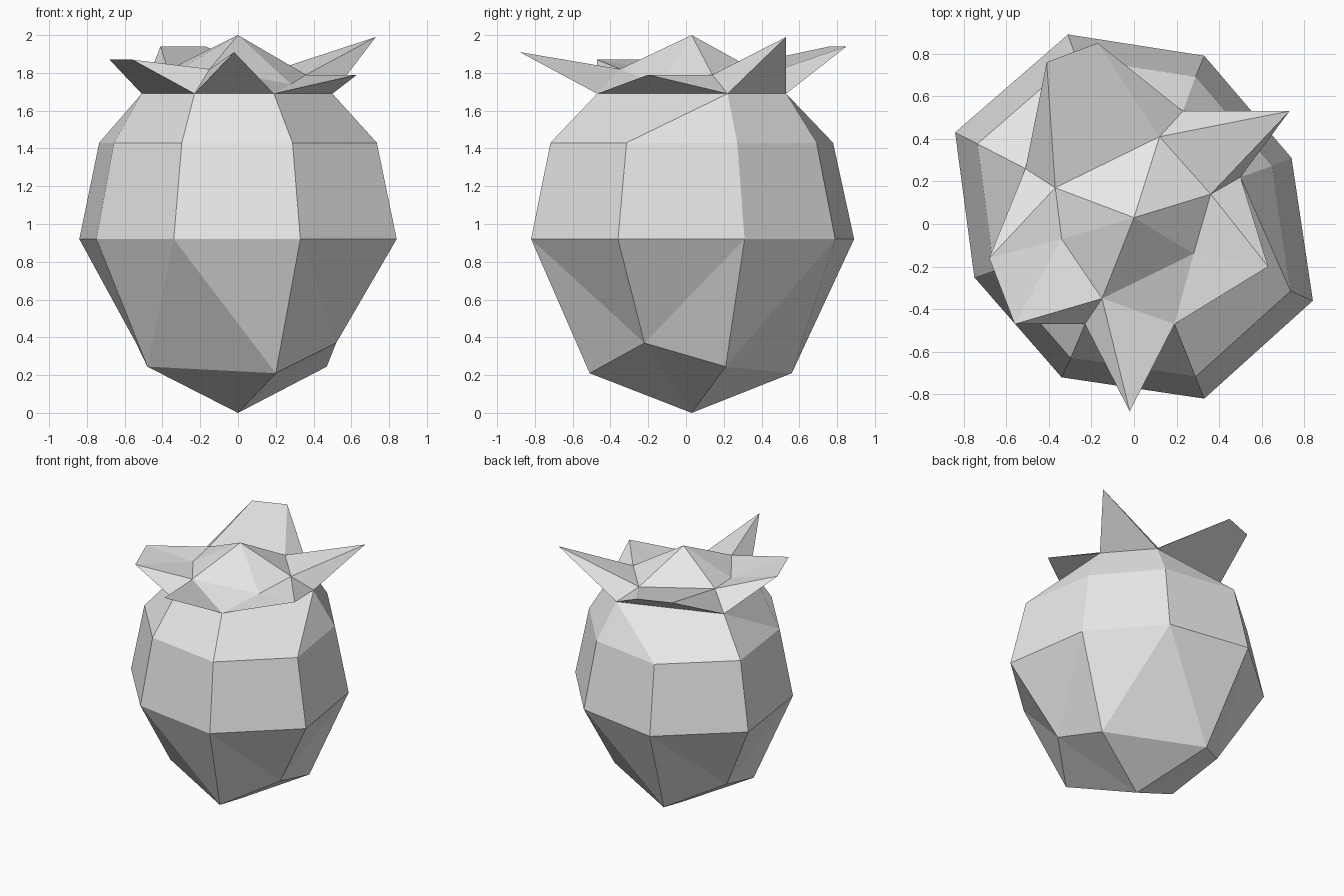
import bpy
import bmesh
from mathutils import Vector

default_cube = bpy.data.objects.get("Cube")
if default_cube:
    bpy.data.objects.remove(default_cube, do_unlink=True)

# One plain colour for the whole model
grey = bpy.data.materials.new("light_grey")
grey.use_nodes = True
grey.diffuse_color = (0.8, 0.8, 0.8, 1)
shader = next(n for n in grey.node_tree.nodes if n.type == 'BSDF_PRINCIPLED')
shader.inputs["Base Color"].default_value = (0.8, 0.8, 0.8, 1)
shader.inputs["Roughness"].default_value = 0.8


def at_height(points, z, scale=1.0):
    return [Vector((x * scale, y * scale, z)) for x, y in points]


def add_face(bm, *corners):
    """Add a flat face, dropping repeated corners."""
    unique = []
    for vert in corners:
        if vert not in unique:
            unique.append(vert)
    if len(unique) > 2:
        bm.faces.new(unique)


def bridge(bm, lower, upper):
    """Join two closed loops; repeated vertices make triangles."""
    for i in range(len(lower)):
        j = (i + 1) % len(lower)
        add_face(bm, lower[i], lower[j], upper[j], upper[i])


def finish(bm, name):
    bmesh.ops.recalc_face_normals(bm, faces=bm.faces)
    mesh = bpy.data.meshes.new(name)
    bm.to_mesh(mesh)
    bm.free()
    mesh.materials.append(grey)
    obj = bpy.data.objects.new(name, mesh)
    bpy.context.collection.objects.link(obj)
    return obj


# Loops, counter-clockwise from the front
belly_outline = [(0.33, -0.82), (0.84, -0.36), (0.74, 0.31), (0.33, 0.79),
                 (-0.31, 0.89), (-0.84, 0.43), (-0.75, -0.25), (-0.34, -0.72)]
neck_outline = [(0.19, -0.47), (0.5, 0.22), (0.23, 0.53), (-0.51, 0.26), (-0.23, -0.47)]
neck = at_height(neck_outline, 1.69)

# Fruit body: tip, uneven lower loop, belly, shoulder, neck
bm = bmesh.new()
tip = bm.verts.new((0, 0.03, 0))
foot_points = [(0.2, -0.51, 0.21), (0.52, -0.22, 0.37), (0.47, 0.21, 0.245),
               (-0.2, 0.56, 0.21), (-0.54, 0.27, 0.37), (-0.48, -0.15, 0.245)]
foot = [bm.verts.new(p) for p in foot_points]
belly = [bm.verts.new(p) for p in at_height(belly_outline, 0.92)]
shoulder = [bm.verts.new(p) for p in at_height(belly_outline, 1.43, 0.875)]
rim = [bm.verts.new(p) for p in neck]

for i, vert in enumerate(foot):
    add_face(bm, tip, vert, foot[(i + 1) % len(foot)])
front, front_left, left, back, back_right, right = foot
bridge(bm, [front, front_left, left, back, back, back_right, right, front], belly)
bridge(bm, belly, shoulder)
r_front, r_left, r_back, r_right, r_corner = rim
bridge(bm, shoulder, [r_front, r_left, r_left, r_back, r_back, r_right, r_right, r_corner])
bmesh.ops.triangulate(bm, faces=[f for f in bm.faces if len(f.verts) == 4
                                 and any(v in foot for v in f.verts)])
finish(bm, "fruit_body")

# Leaf crown: peaked centre, creases and five leaves
bm = bmesh.new()
peak = bm.verts.new((0, 0.03, 2))
crease_points = [(0.12, 0.41, 1.79), (0.36, 0.14, 1.79), (0.28, -0.14, 1.74),
                 (-0.15, -0.35, 1.82), (-0.34, -0.07, 1.8), (-0.37, 0.17, 1.815)]
creases = [bm.verts.new(p) for p in crease_points]
for i, vert in enumerate(creases):
    add_face(bm, peak, vert, creases[i - 1])
c_back, c_left, c_side, c_front, c_mid, c_right = creases
n_front, n_left, n_back, n_right, n_corner = [bm.verts.new(p) for p in neck]


def leaf(start, end, inner, tips):
    """Leaf between two neck corners, with its underside and upper fan."""
    tips = [bm.verts.new(p) for p in tips]
    add_face(bm, start, end, *reversed(tips))
    add_face(bm, start, tips[0], inner[0])
    add_face(bm, end, inner[-1], tips[-1])
    if len(inner) == 2 and len(tips) == 2:
        add_face(bm, inner[0], tips[0], tips[1], inner[1])
        return
    for a, b in zip(inner, inner[1:]):
        add_face(bm, a, tips[0] if b is not inner[-1] else tips[-1], b)
    if len(tips) == 2:
        add_face(bm, inner[1], tips[0], tips[1])


leaf(n_corner, n_front, [c_front], [(-0.02, -0.88, 1.91)])
leaf(n_front, n_left, [c_side, c_left], [(0.63, -0.2, 1.79)])
add_face(bm, c_front, n_front, c_side)
leaf(n_left, n_back, [c_left, c_back], [(0.73, 0.53, 1.99)])
leaf(n_back, n_right, [c_back, c_right], [(-0.17, 0.85, 1.94), (-0.41, 0.76, 1.94)])
leaf(n_right, n_corner, [c_right, c_mid, c_front], [(-0.68, -0.16, 1.87), (-0.56, -0.47, 1.87)])
finish(bm, "leaf_crown")
